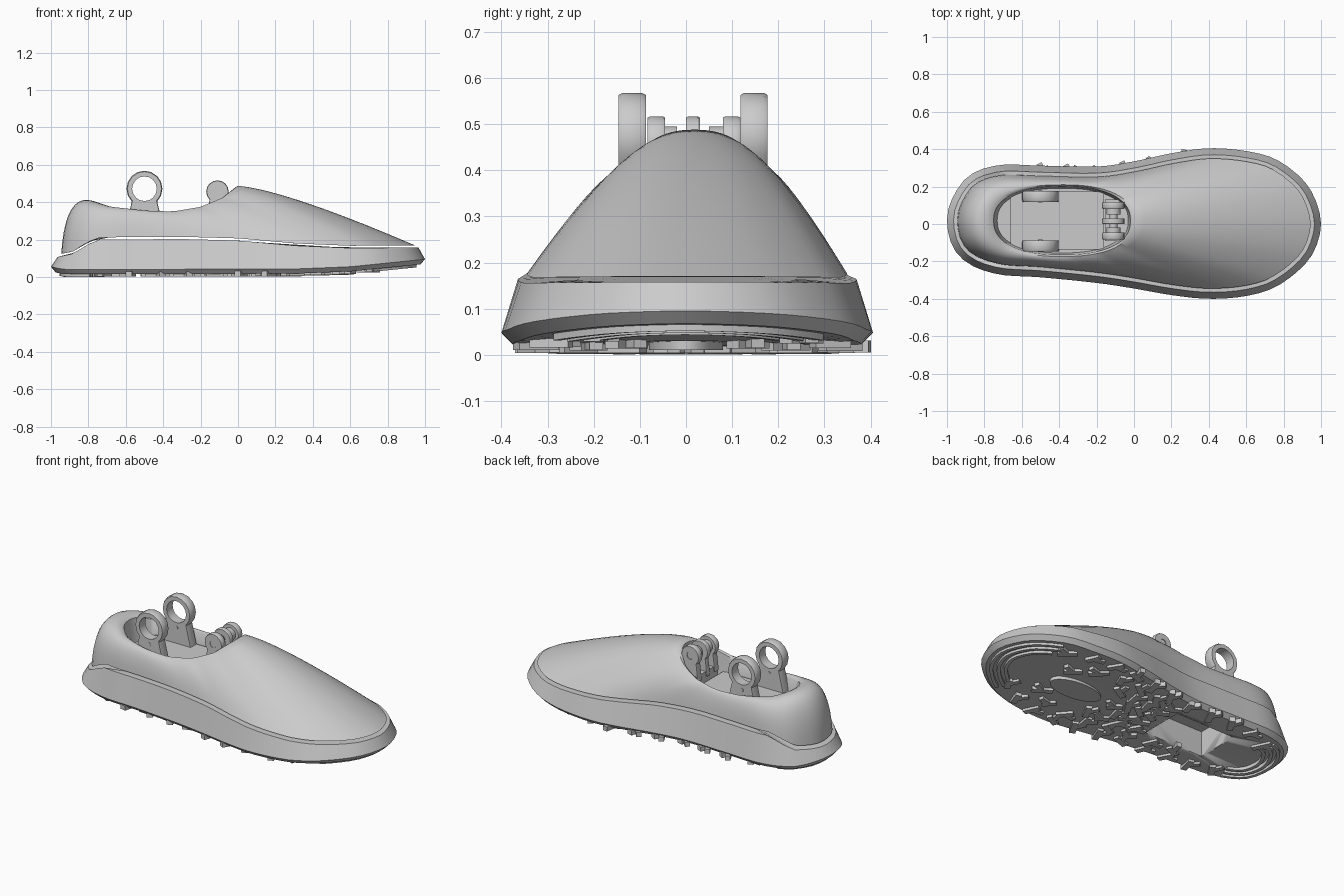
import bpy, bmesh, math, random
from mathutils import Vector, Matrix

if "Cube" in bpy.data.objects:
    bpy.data.objects.remove(bpy.data.objects["Cube"])
random.seed(4)

grey = bpy.data.materials.new("plain grey")
grey.use_nodes = True
grey.diffuse_color = (0.6, 0.6, 0.6, 1)
grey.node_tree.nodes["Principled BSDF"].inputs["Base Color"].default_value = (0.6, 0.6, 0.6, 1)


def finish(name, bm, angle=35):
    bmesh.ops.recalc_face_normals(bm, faces=bm.faces)
    mesh = bpy.data.meshes.new(name)
    bm.to_mesh(mesh)
    bm.free()
    mesh.materials.append(grey)
    obj = bpy.data.objects.new(name, mesh)
    bpy.context.collection.objects.link(obj)
    bpy.ops.object.select_all(action="DESELECT")
    obj.select_set(True)
    bpy.context.view_layer.objects.active = obj
    bpy.ops.object.shade_smooth_by_angle(angle=math.radians(angle))
    return obj


def loft(bm, rows, cap_start=True, cap_end=True):
    """Skin a list of closed rings."""
    rings = [[bm.verts.new(p) for p in row] for row in rows]
    n = len(rings[0])
    for a, b in zip(rings, rings[1:]):
        for i in range(n):
            j = (i + 1) % n
            bm.faces.new((a[i], a[j], b[j], b[i]))
    if cap_start:
        bm.faces.new(rings[0])
    if cap_end:
        bm.faces.new(rings[-1])


def box(bm, centre, size, turn=0.0):
    m = Matrix.Translation(centre) @ Matrix.Rotation(turn, 4, "Z") @ Matrix.Diagonal((*size, 1))
    bmesh.ops.create_cube(bm, size=1, matrix=m)


def key(x, keys):
    """Linear interpolation through (x, value) pairs."""
    if x <= keys[0][0]:
        return keys[0][1]
    for (a, u), (b, v) in zip(keys, keys[1:]):
        if x <= b:
            return u + (v - u) * (x - a) / (b - a)
    return keys[-1][1]


# Footprint: closed spline, resampled to equal steps from the toe
N = 80
CONTROL = [(1, 0), (.97, .13), (.9, .24), (.76, .345), (.6, .39), (.4, .405), (.2, .378),
           (0, .335), (-.2, .307), (-.5, .312), (-.72, .315), (-.88, .26), (-.97, .14),
           (-1, .02), (-.97, -.12), (-.88, -.215), (-.72, -.27), (-.5, -.285), (-.2, -.315),
           (0, -.345), (.2, -.38), (.4, -.4), (.6, -.385), (.76, -.335), (.9, -.23), (.97, -.13)]


def footprint():
    pts = [Vector(p) for p in CONTROL]
    dense = []
    for i in range(len(pts)):
        p0, p1, p2, p3 = (pts[(i + k) % len(pts)] for k in (-1, 0, 1, 2))
        for s in range(20):
            t = s / 20
            dense.append(0.5 * (2 * p1 + (p2 - p0) * t + (2 * p0 - 5 * p1 + 4 * p2 - p3) * t ** 2
                                + (3 * p1 - p0 - 3 * p2 + p3) * t ** 3))
    dense.append(dense[0])
    steps = [(b - a).length for a, b in zip(dense, dense[1:])]
    total, run, out = sum(steps), 0, []
    for p, d in zip(dense, steps):
        if len(out) < N and run >= len(out) * total / N - 1e-6:
            out.append(p)
        run += d
    return out


outline = footprint()
N = len(outline)


def inset(d):
    out = []
    for i, p in enumerate(outline):
        t = (outline[(i + 1) % N] - outline[i - 1]).normalized()
        out.append(p + Vector((-t.y, t.x)) * d)
    return out


def bottom(x):
    return key(x, [(-1, .03), (-.93, .015), (.3, .018), (.6, .03), (.8, .05), (1, .07)])


def sole_top(x):
    return key(x, [(-1, .1), (-.88, .125), (-.82, .165), (-.75, .2), (-.3, .203), (0, .195),
                   (.3, .168), (.6, .155), (1, .158)])


# Sole with a rectangular pocket underneath
bm = bmesh.new()
ring = lambda pts, f: [(p.x, p.y, f(p.x)) for p in pts]
loft(bm, [ring([p * .1 for p in outline], bottom), ring([p * .6 for p in outline], bottom),
          ring(inset(.025), bottom), ring(outline, lambda x: bottom(x) + .025),
          ring(inset(.035), sole_top), ring([p * .6 for p in outline], sole_top),
          ring([p * .1 for p in outline], sole_top)])
sole = finish("sole", bm)
bm = bmesh.new()
box(bm, (-.38, .02, .06), (.4, .27, .22))
cutter = finish("pocket_cutter", bm)
cutter.hide_render = True
cut = sole.modifiers.new("pocket", "BOOLEAN")
cut.operation, cut.object, cut.solver = "DIFFERENCE", cutter, "EXACT"
bpy.context.view_layer.objects.active = sole
bpy.ops.object.modifier_apply(modifier="pocket")
bpy.data.objects.remove(cutter)

# Tread: curved ribs at toe and heel
bm = bmesh.new()
for d in (.045, .085, .125):
    outer, inner = inset(d), inset(d + .02)
    order = [(i + N // 4) % N for i in range(N)]
    for test in (lambda p: p.x > .72, lambda p: p.x < -.76):
        start = 0 if test is not None and test(outline[N // 2]) else N // 2
        idx = [(start + i) % N for i in range(N)]
        rows = []
        for i in idx:
            a, b = outer[i], inner[i]
            if test(a):
                z = bottom(a.x)
                rows.append([(a.x, a.y, z + .01), (a.x, a.y, z - .014),
                             (b.x, b.y, z - .014), (b.x, b.y, z + .01)])
        loft(bm, rows)
finish("tread_ribs", bm)

# Tread: scattered lugs in rows that follow the footprint
bm = bmesh.new()
for scale, step in ((.83, 3), (.6, 4), (.36, 5), (.14, 10)):
    for i in range(0, N, step):
        p = outline[i] * scale
        in_pocket = abs(p.x + .38) < .25 and abs(p.y - .02) < .18
        in_oval = ((p.x - .42) / .24) ** 2 + (p.y / .14) ** 2 < 1
        if in_pocket or in_oval or abs(p.x) > .76:
            continue
        turn = random.choice((.5, -.6, 1.2, 2.1)) + random.uniform(-.2, .2)
        z = bottom(p.x)
        box(bm, (p.x, p.y, z), (random.uniform(.08, .12), .035, .028), turn)
        side = Vector((math.cos(turn + 1), math.sin(turn + 1))) * .035
        box(bm, (p.x + side.x, p.y + side.y, z), (.07, .03, .027), turn + 1)
finish("tread_lugs", bm)

# Oval pad under the ball of the foot
bm = bmesh.new()
bmesh.ops.create_cone(bm, cap_ends=True, segments=32, radius1=1, radius2=1, depth=1,
                      matrix=Matrix.Translation((.42, 0, .02)) @ Matrix.Diagonal((.17, .08, .02, 1)))
finish("oval_pad", bm)

# Upper: curved skin from the base ring up to the ankle opening, then a lining
RIM = [(-.77, .405), (-.68, .375), (-.5, .355), (-.35, .35), (-.2, .375), (-.08, .425), (0, .488)]
LEAN = [(-.96, .12), (-.6, .15), (-.3, .35), (.1, .65), (.4, .72)]
SWELL = [(-.96, 1.2), (-.7, 1.1), (-.3, .95), (.4, .92)]
base = [Vector((p.x, p.y, sole_top(p.x) + .012)) for p in inset(.055)]
rim = []
for i in range(N):
    a = 2 * math.pi * i / N
    a -= .35 * math.sin(a)
    c, s = math.cos(a), math.sin(a)
    x = -.385 + .385 * math.copysign(abs(c) ** .85, c)
    rim.append(Vector((x, .018 + .192 * math.copysign(abs(s) ** .85, s), key(x, RIM))))
rows = [[p * .93 for p in base]]
for r in rows[0]:
    r.z = sole_top(r.x) + .012
STEPS = 10
for k in range(STEPS + 1):
    t, row = k / STEPS, []
    for b, e in zip(base, rim):
        c = b.lerp(e, key(b.x, LEAN))
        c.z = b.z + (e.z - b.z) * key(b.x, SWELL)
        row.append(b * (1 - t) ** 2 + c * 2 * t * (1 - t) + e * t * t)
    rows.append(row)
mid = Vector((-.385, .018, 0))
for shrink, floor in ((.95, None), (.9, .25)):
    rows.append([Vector((mid.x + (p.x - mid.x) * shrink, mid.y + (p.y - mid.y) * shrink,
                         floor or p.z - .012)) for p in rim])
bm = bmesh.new()
loft(bm, rows, cap_start=False)
finish("upper", bm, 45)

# Mounting plate inside the opening
bm = bmesh.new()
box(bm, (-.41, .02, .255), (.5, .31, .05))
box(bm, (-.09, .02, .29), (.13, .22, .1))
plate = finish("mounting_plate", bm)


def lug(name, x, z, radius, hole, y0, y1, foot_z, foot_w, n=16):
    """Upright eye lug: round head with a hole, flaring to a foot."""
    outer, inner = [], []
    for i in range(n):
        c, s = math.cos(2 * math.pi * i / n), math.sin(2 * math.pi * i / n)
        inner.append((x + hole * c, z + hole * s))
        outer.append((x + foot_w * c / .383, foot_z) if s < -.8 else (x + radius * c, z + radius * s))
    bm = bmesh.new()
    bevel = lambda k: [(x + (px - x) * k, z + (pz - z) * k) for px, pz in outer]
    at = lambda pts, y: [(px, y, pz) for px, pz in pts]
    slim = bevel(.95)
    e = (y1 - y0) * .15
    loft(bm, [at(inner, y0), at(slim, y0), at(outer, y0 + e), at(outer, y1 - e),
              at(slim, y1), at(inner, y1), at(inner, y0)], False, False)
    bmesh.ops.remove_doubles(bm, verts=bm.verts, dist=1e-5)
    return finish(name, bm, 30)


def pin(name, x, z, radius, y0, y1):
    bm = bmesh.new()
    m = Matrix.Translation((x, (y0 + y1) / 2, z)) @ Matrix.Rotation(math.pi / 2, 4, "X")
    bmesh.ops.create_cone(bm, cap_ends=True, segments=16, radius1=radius, radius2=radius,
                          depth=y1 - y0, matrix=m)
    return finish(name, bm)


# Rear eye lugs with small rivets, and front hinge lugs on a shared pin
for side, y0, y1 in (("right", -.146, -.087), ("left", .118, .177)):
    lug("rear_lug_" + side, -.5, .472, .096, .066, y0, y1, .27, .1)
    pin("rear_rivet_" + side, -.5, .375, .012, y0 - .003, y1 + .003)
for side, y0, y1 in (("right", -.083, -.045), ("centre", 0, .03), ("left", .08, .118)):
    lug("front_lug_" + side, -.11, .457, .06, .022, y0, y1, .31, .055)
pin("hinge_pin", -.11, .457, .022, -.08, .114)
for side, y0, y1 in (("right", -.045, -.02), ("left", .05, .08)):
    pin("hinge_bush_" + side, -.11, .457, .038, y0, y1)
